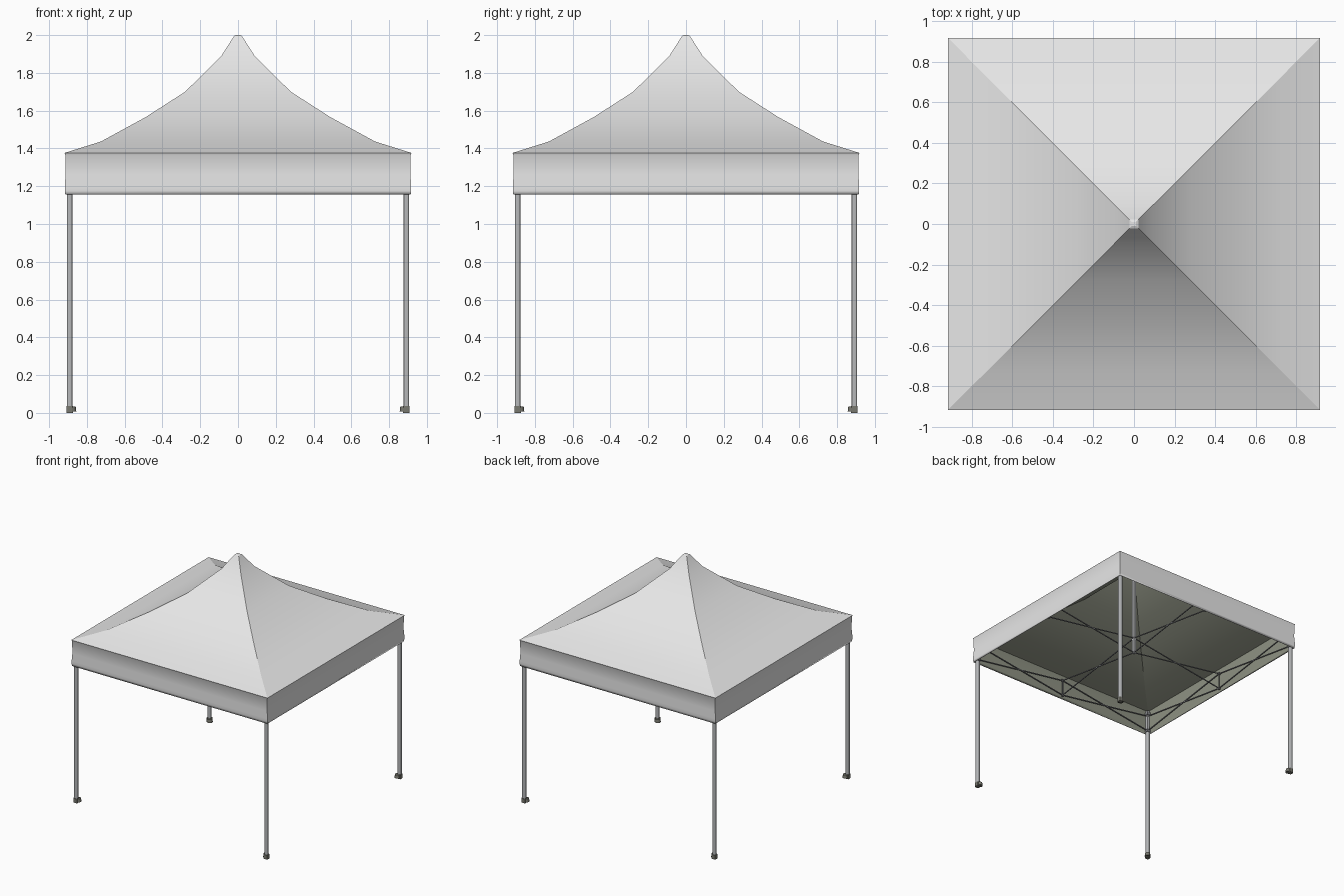
import bpy, bmesh, math
from mathutils import Vector

cube = bpy.data.objects.get("Cube")
if cube:
    bpy.data.objects.remove(cube)


def material(name, rgb, rough=0.7):
    m = bpy.data.materials.new(name)
    m.use_nodes = True
    m.diffuse_color = (*rgb, 1)
    bsdf = m.node_tree.nodes["Principled BSDF"]
    bsdf.inputs["Base Color"].default_value = (*rgb, 1)
    bsdf.inputs["Roughness"].default_value = rough
    return m


WHITE = material("white fabric", (0.82, 0.82, 0.82))
LINING = material("olive grey lining", (0.27, 0.285, 0.225))
METAL = material("grey metal", (0.47, 0.48, 0.49))
STRUT = material("grey strut", (0.22, 0.225, 0.24))
FOOT = material("dark olive foot", (0.19, 0.19, 0.16))


def finish(name, bm, *mats):
    mesh = bpy.data.meshes.new(name)
    bm.to_mesh(mesh)
    bm.free()
    for m in mats:
        mesh.materials.append(m)
    ob = bpy.data.objects.new(name, mesh)
    bpy.context.collection.objects.link(ob)
    return ob


def smooth(ob, degrees):
    bpy.ops.object.select_all(action="DESELECT")
    ob.select_set(True)
    bpy.context.view_layer.objects.active = ob
    bpy.ops.object.shade_smooth_by_angle(angle=math.radians(degrees))


def bar(name, a, b, width, mat, bevel=0.0):
    """Square bar between two points."""
    a, b = Vector(a), Vector(b)
    bm = bmesh.new()
    bmesh.ops.create_cube(bm, size=1)
    bmesh.ops.scale(bm, vec=(width, width, (b - a).length), verts=bm.verts)
    if bevel:
        sides = [e for e in bm.edges
                 if abs(e.verts[0].co.z - e.verts[1].co.z) > 1e-5]
        bmesh.ops.bevel(bm, geom=sides, offset=bevel, segments=2,
                        profile=0.5, affect="EDGES")
    turn = Vector((0, 0, 1)).rotation_difference(b - a)
    bmesh.ops.rotate(bm, verts=bm.verts, matrix=turn.to_matrix())
    bmesh.ops.translate(bm, verts=bm.verts, vec=(a + b) / 2)
    return finish(name, bm, mat)


def disc(name, center, radius, height, mat):
    bm = bmesh.new()
    bmesh.ops.create_cone(bm, cap_ends=True, segments=16, radius1=radius,
                          radius2=radius * 0.85, depth=height)
    bmesh.ops.translate(bm, verts=bm.verts, vec=center)
    smooth(finish(name, bm, mat), 40)


CORNERS = [(-1, -1), (1, -1), (1, 1), (-1, 1)]

# Canopy: square rings lofted from the peak to the valance hem
profile = [(0.01, 2.0), (0.021, 1.995), (0.09, 1.887), (0.28, 1.70),
           (0.49, 1.565), (0.725, 1.437), (0.919, 1.376), (0.914, 1.365),
           (0.913, 1.26), (0.917, 1.20), (0.917, 1.175), (0.914, 1.155)]
bm = bmesh.new()
rings = [[bm.verts.new((sx * r, sy * r, z)) for sx, sy in CORNERS]
         for r, z in profile]
bm.faces.new(rings[0])
for upper, lower in zip(rings, rings[1:]):
    for i in range(4):
        j = (i + 1) % 4
        bm.faces.new((upper[i], lower[i], lower[j], upper[j]))
canopy = finish("canopy", bm, WHITE, LINING)
smooth(canopy, 24)
shell = canopy.modifiers.new("lining", "SOLIDIFY")
shell.thickness = 0.005
shell.offset = -1
shell.use_even_offset = True
shell.material_offset = 1

# Legs with feet, sliders and top brackets
LEG = 0.891
for n, (sx, sy) in enumerate(CORNERS, 1):
    x, y = sx * LEG, sy * LEG
    leg = bar(f"leg_{n}", (x, y, 0.02), (x, y, 1.16), 0.028, METAL, 0.006)
    smooth(leg, 50)
    bar(f"inner_leg_{n}", (x, y, 1.15), (x, y, 1.36), 0.022, METAL)
    bar(f"foot_{n}", (x, y, 0), (x, y, 0.036), 0.036, FOOT, 0.006)
    disc(f"foot_plate_{n}", (x - sx * 0.012, y - sy * 0.012, 0.021),
         0.023, 0.028, FOOT)
    bar(f"slider_{n}", (x, y, 1.165), (x, y, 1.19), 0.032, STRUT)
    bar(f"top_bracket_{n}", (x, y, 1.32), (x, y, 1.345), 0.032, STRUT)

# Scissor trusses along the sides and across to the centre
HIGH, LOW, THICK = 1.315, 1.18, 0.007


def scissor(name, a, b):
    for tag, za, zb in (("up", LOW, HIGH), ("down", HIGH, LOW)):
        bar(f"{name}_{tag}", (*a, za), (*b, zb), THICK, STRUT)


for n, (sx, sy) in enumerate(CORNERS, 1):
    nx, ny = CORNERS[n % 4]
    start, end = (sx * LEG, sy * LEG), (nx * LEG, ny * LEG)
    middle = ((start[0] + end[0]) / 2, (start[1] + end[1]) / 2)
    scissor(f"side_truss_{n}_a", start, middle)
    scissor(f"side_truss_{n}_b", end, middle)
    scissor(f"centre_truss_{n}", middle, (0, 0))
    bar(f"truss_post_{n}", (*middle, LOW), (*middle, HIGH), THICK, STRUT)
    for tag, z in (("low", LOW), ("high", HIGH)):
        bar(f"truss_joint_{n}_{tag}", (*middle, z - 0.01),
            (*middle, z + 0.01), 0.016, STRUT)

# Centre pole holding up the peak
bar("centre_pole", (0, 0, 1.17), (0, 0, 1.975), 0.02, METAL)
